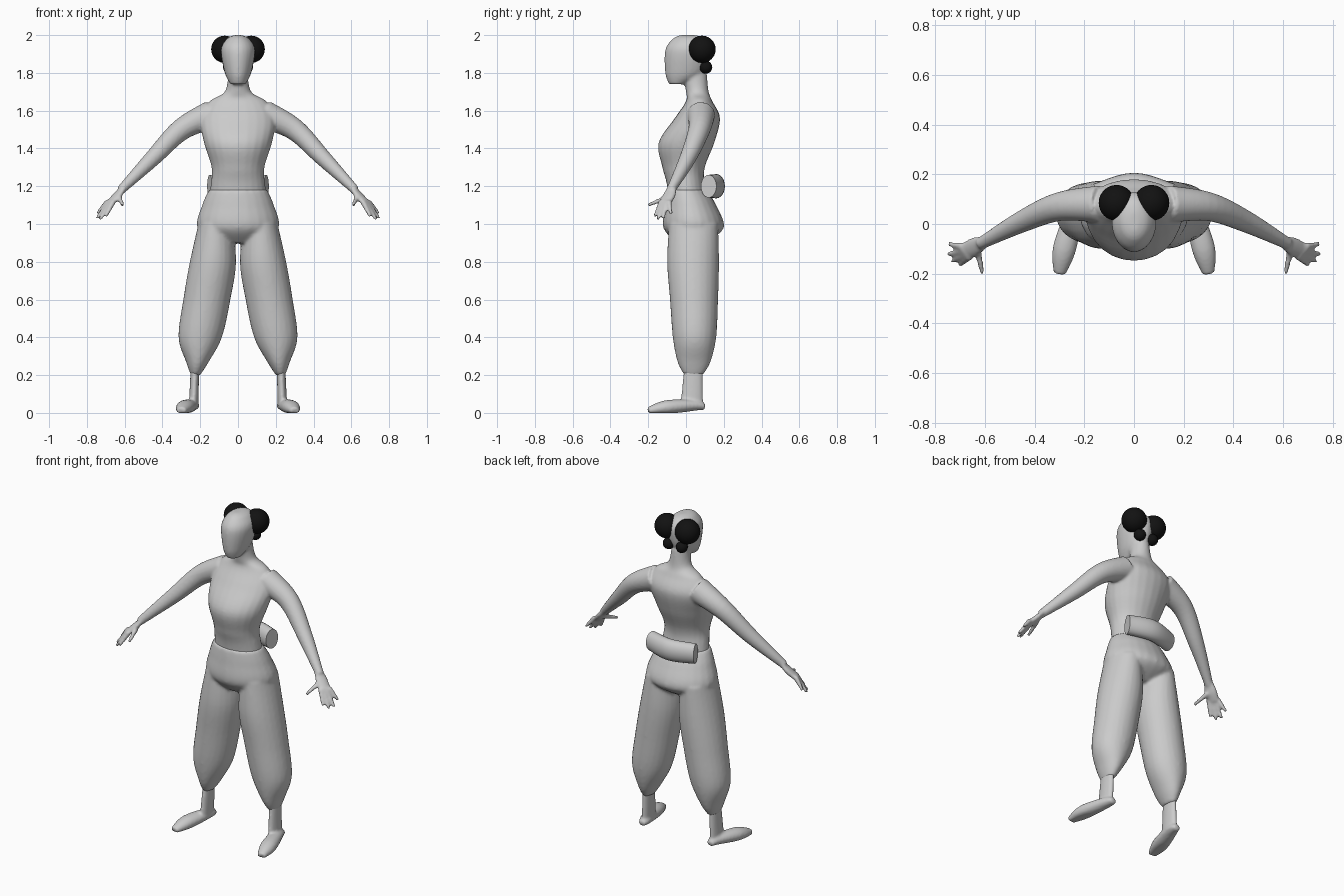
import bpy
import bmesh
from math import sin, cos, pi
from mathutils import Vector

if "Cube" in bpy.data.objects:
    bpy.data.objects.remove(bpy.data.objects["Cube"], do_unlink=True)


def material(name, value):
    mat = bpy.data.materials.new(name)
    mat.use_nodes = True
    colour = (value, value, value, 1)
    mat.diffuse_color = colour
    mat.node_tree.nodes["Principled BSDF"].inputs["Base Color"].default_value = colour
    return mat


GREY = material("soft grey", 0.6)
BLACK = material("hair black", 0.006)


def refine(rows, steps=6):
    """Smooth curve through rows of numbers, using cubic Hermite spans."""
    rows = [Vector(row) for row in rows]
    last = len(rows) - 1
    slopes = [(rows[min(i + 1, last)] - rows[max(i - 1, 0)]) / 2 for i in range(last + 1)]
    curve = []
    for i in range(last):
        start, end = rows[i], rows[i + 1]
        for step in range(steps):
            t = step / steps
            ease = t * t * (3 - 2 * t)
            curve.append(start.lerp(end, ease)
                         + slopes[i] * t * (1 - t) ** 2
                         - slopes[i + 1] * t * t * (1 - t))
    return curve + [rows[last]]


def skin(bm, rings, side, sides=24):
    """Bridge elliptical rings of (centre, u, v) into a closed shape."""
    loops = []
    for centre, u, v in rings:
        loop = []
        for k in range(sides):
            angle = 2 * pi * k / sides
            point = centre + u * cos(angle) + v * sin(angle)
            loop.append(bm.verts.new((point.x * side, point.y, max(point.z, 0))))
        loops.append(loop)
    for lower, upper in zip(loops, loops[1:]):
        for k in range(sides):
            bm.faces.new((lower[k - 1], lower[k], upper[k], upper[k - 1]))
    bm.faces.new(loops[0])
    bm.faces.new(loops[-1])


def stack(bm, rows, side=1):
    """Level rings from rows of height, inner x, outer x, front y, back y."""
    rings = []
    for z, inner, outer, front, back in refine(rows):
        centre = Vector((inner + outer, front + back, 2 * z)) / 2
        rings.append((centre, Vector(((outer - inner) / 2, 0, 0)),
                      Vector((0, (back - front) / 2, 0))))
    skin(bm, rings, side)


def centred_stack(bm, rows):
    """Level rings from rows of height, half width, front y, back y."""
    stack(bm, [(z, -half, half, front, back) for z, half, front, back in rows])


def tube(bm, rows, side=1, flat=1.0):
    """Rings along a path from rows of x, y, z, radius."""
    points = refine(rows)
    rings = []
    for i, point in enumerate(points):
        before, after = points[max(i - 1, 0)], points[min(i + 1, len(points) - 1)]
        tangent = (after - before).to_3d()
        across = tangent.cross(Vector((0, 0, 1))).normalized()
        upward = across.cross(tangent).normalized()
        radius = point[3]
        rings.append((point.to_3d(), across * radius, upward * radius * flat))
    skin(bm, rings, side)


def finish(bm, name, mat, voxel=0.0):
    """Make the object; a voxel size fuses its pieces into one soft skin."""
    bmesh.ops.recalc_face_normals(bm, faces=bm.faces)
    mesh = bpy.data.meshes.new(name)
    bm.to_mesh(mesh)
    bm.free()
    mesh.materials.append(mat)
    obj = bpy.data.objects.new(name, mesh)
    bpy.context.collection.objects.link(obj)
    if voxel:
        fuse = obj.modifiers.new("fuse", 'REMESH')
        fuse.mode = 'VOXEL'
        fuse.voxel_size = voxel
        fuse.use_smooth_shade = True
        relax = obj.modifiers.new("relax", 'SMOOTH')
        relax.iterations = 4
    bpy.ops.object.select_all(action='DESELECT')
    bpy.context.view_layer.objects.active = obj
    obj.select_set(True)
    bpy.ops.object.shade_smooth_by_angle()


def add_hand(bm, side):
    """Flat palm, four fanned fingers and a thumb."""
    tube(bm, [(0.6, -0.07, 1.2, 0.025), (0.64, -0.09, 1.15, 0.037),
              (0.68, -0.11, 1.11, 0.033)], side, flat=0.5)
    first_knuckle, last_knuckle = Vector((0.66, -0.13, 1.12)), Vector((0.69, -0.09, 1.12))
    first_tip, last_tip = Vector((0.7, -0.165, 1.04)), Vector((0.745, -0.08, 1.055))
    reach = Vector((0.02, -0.015, -0.025))
    digits = [(Vector((0.63, -0.1, 1.14)), Vector((0.61, -0.2, 1.1)))]
    for i in range(4):
        t = i / 3
        digits.append((first_knuckle.lerp(last_knuckle, t),
                       first_tip.lerp(last_tip, t) + reach * sin(pi * t)))
    for knuckle, tip in digits:
        tube(bm, [(*knuckle, 0.015), (*tip, 0.009)], side)


# Upper body: torso with neck, head, arms and hands
bm = bmesh.new()
centred_stack(bm, [
    (1, 0.17, -0.08, 0.14), (1.2, 0.145, -0.1, 0.1), (1.3, 0.14, -0.125, 0.1),
    (1.43, 0.18, -0.145, 0.15), (1.56, 0.2, -0.06, 0.18), (1.65, 0.15, 0, 0.14),
    (1.7, 0.07, 0, 0.12), (1.8, 0.05, -0.02, 0.11)])
centred_stack(bm, [
    (1.74, 0.04, -0.09, 0), (1.8, 0.07, -0.11, 0.1), (1.92, 0.09, -0.11, 0.13),
    (1.98, 0.06, -0.07, 0.1), (2, 0.02, -0.03, 0.05)])
for side in (1, -1):
    tube(bm, [(0.14, 0.08, 1.58, 0.075), (0.3, 0.07, 1.5, 0.058),
              (0.45, 0.01, 1.35, 0.044), (0.62, -0.08, 1.18, 0.024)], side)
    add_hand(bm, side)
finish(bm, "upper_body", GREY, voxel=0.008)

# Baggy trousers gathered above the ankles
bm = bmesh.new()
centred_stack(bm, [
    (0.9, 0.1, -0.05, 0.1), (0.98, 0.215, -0.12, 0.2),
    (1.1, 0.19, -0.115, 0.16), (1.18, 0.155, -0.105, 0.11)])
for side in (1, -1):
    stack(bm, [
        (1, 0.03, 0.21, -0.09, 0.17), (0.8, 0.01, 0.255, -0.1, 0.175),
        (0.6, 0.04, 0.29, -0.085, 0.17), (0.4, 0.085, 0.315, -0.07, 0.16),
        (0.27, 0.155, 0.275, -0.045, 0.13), (0.2, 0.2, 0.25, -0.01, 0.09)], side)
finish(bm, "trousers", GREY, voxel=0.01)

# Bare feet and ankles
bm = bmesh.new()
for side in (1, -1):
    stack(bm, [(0.25, 0.205, 0.25, -0.01, 0.09), (0.04, 0.21, 0.26, -0.03, 0.09)], side)
    tube(bm, [(0.235, 0.1, 0.03, 0.02), (0.24, 0.05, 0.04, 0.035),
              (0.28, -0.1, 0.03, 0.047), (0.3, -0.2, 0.01, 0.025)], side, flat=0.8)
finish(bm, "feet", GREY, voxel=0.008)

# Hair: one large and one small bun on each side
for side, label in ((1, "left"), (-1, "right")):
    for kind, centre, radius in (("large", Vector((0.07, 0.085, 1.925)), 0.072),
                                 ("small", Vector((0.045, 0.105, 1.83)), 0.034)):
        centre.x *= side
        bm = bmesh.new()
        bmesh.ops.create_uvsphere(bm, u_segments=32, v_segments=20, radius=radius)
        bmesh.ops.translate(bm, verts=bm.verts, vec=centre)
        finish(bm, f"{label}_{kind}_bun", BLACK)

# Curved bolster resting on the lower back
bm = bmesh.new()
tube(bm, [(0.15, 0.12, 1.2, 0.043), (0, 0.16, 1.2, 0.046), (-0.15, 0.12, 1.2, 0.043)],
     flat=1.4)
finish(bm, "back_bolster", GREY)
